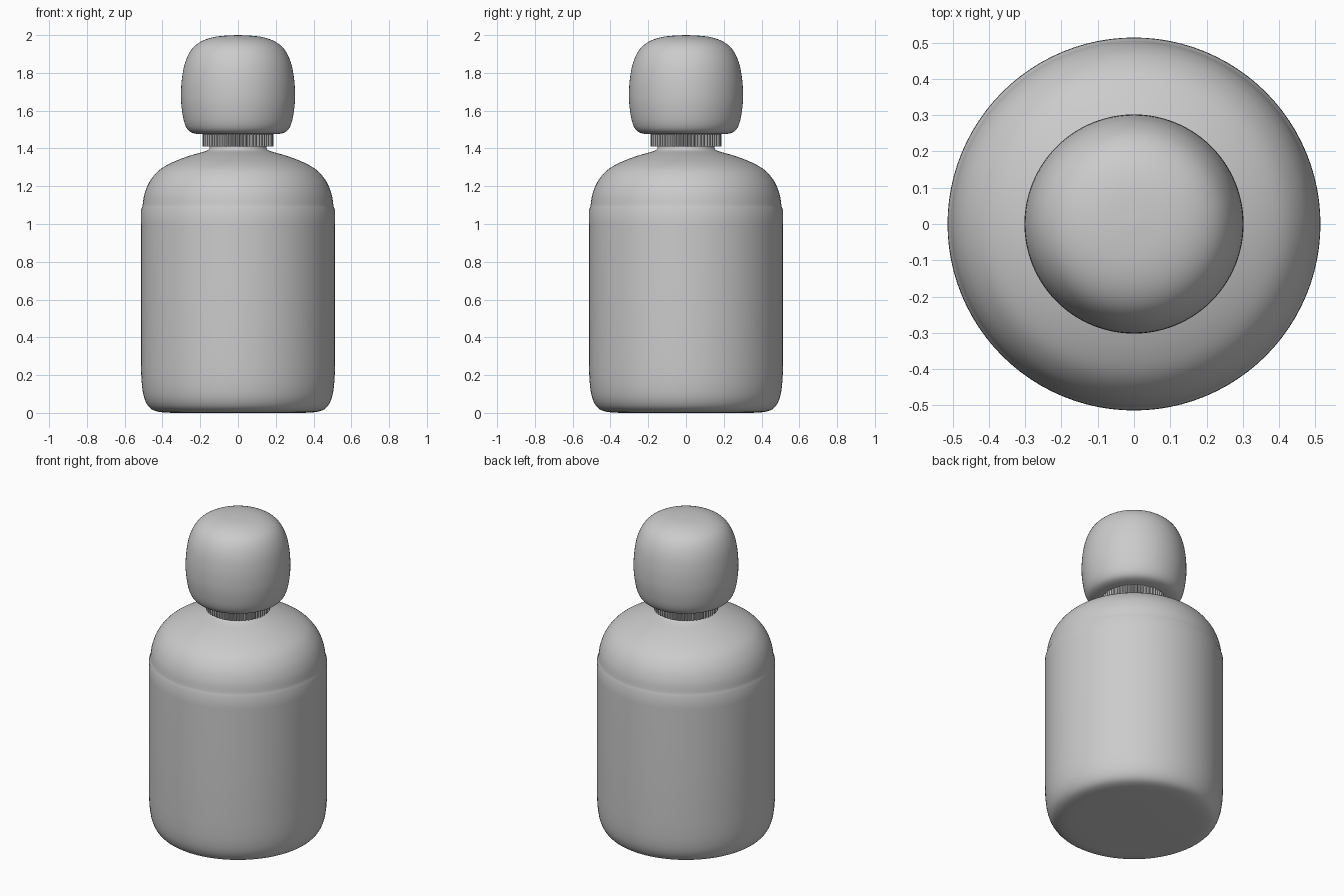
import bpy, bmesh, math

if "Cube" in bpy.data.objects:
    bpy.data.objects.remove(bpy.data.objects["Cube"])

grey = bpy.data.materials.new("plain grey")
grey.diffuse_color = (0.6, 0.6, 0.6, 1)
grey.use_nodes = True
grey.node_tree.nodes["Principled BSDF"].inputs["Base Color"].default_value = grey.diffuse_color


def smooth_curve(pts, steps=4):
    """Catmull-Rom curve through (radius, height) points."""
    p = [pts[0]] + pts + [pts[-1]]
    out = []
    for i in range(1, len(p) - 2):
        a, b, c, d = p[i - 1:i + 3]
        for s in range(steps):
            t = s / steps
            out.append(tuple(0.5 * (2 * b[k] + (c[k] - a[k]) * t
                       + (2 * a[k] - 5 * b[k] + 4 * c[k] - d[k]) * t * t
                       + (3 * b[k] - a[k] - 3 * c[k] + d[k]) * t ** 3) for k in (0, 1)))
    return out + [pts[-1]]


def lathe(name, profile, sides=96, ribs=0.0):
    """Spin a profile around z; ribs pulls pairs of columns inwards."""
    bm = bmesh.new()
    rings = []
    for r, z in profile:
        ring = []
        for i in range(sides):
            a = 2 * math.pi * i / sides
            q = r - (ribs if i % 4 in (2, 3) else 0)
            ring.append(bm.verts.new((q * math.cos(a), q * math.sin(a), z)))
        rings.append(ring)
    for lo, hi in zip(rings, rings[1:]):
        for i in range(sides):
            j = (i + 1) % sides
            bm.faces.new((lo[i], lo[j], hi[j], hi[i]))
    bm.faces.new(rings[0][::-1])
    bm.faces.new(rings[-1])
    mesh = bpy.data.meshes.new(name)
    bm.to_mesh(mesh)
    bm.free()
    mesh.materials.append(grey)
    obj = bpy.data.objects.new(name, mesh)
    bpy.context.collection.objects.link(obj)
    bpy.ops.object.select_all(action='DESELECT')
    obj.select_set(True)
    bpy.context.view_layer.objects.active = obj
    bpy.ops.object.shade_smooth_by_angle(angle=math.radians(35))
    return obj


# Bottle: rounded base, straight wall, small step, domed shoulder, neck
base = smooth_curve([(0.34, 0), (0.415, 0.005), (0.465, 0.025), (0.495, 0.075),
                     (0.509, 0.15), (0.514, 0.25)])
wall = [(0.514, 0.6), (0.514, 1.0), (0.513, 1.075), (0.507, 1.09)]
shoulder = smooth_curve([(0.505, 1.1), (0.495, 1.16), (0.468, 1.225), (0.42, 1.283),
                         (0.35, 1.325), (0.26, 1.36), (0.18, 1.383), (0.155, 1.395),
                         (0.15, 1.415)])
lathe("bottle", base + wall + shoulder)

# Ribbed collar under the cap
lathe("collar", [(0.187, 1.41), (0.187, 1.485)], sides=240, ribs=0.008)

# Rounded cap
lathe("cap", smooth_curve([(0.18, 1.475), (0.225, 1.478), (0.262, 1.495), (0.285, 1.54),
                           (0.299, 1.62), (0.302, 1.69), (0.297, 1.77), (0.28, 1.855),
                           (0.245, 1.925), (0.19, 1.969), (0.11, 1.993), (0.005, 2.0)]))
